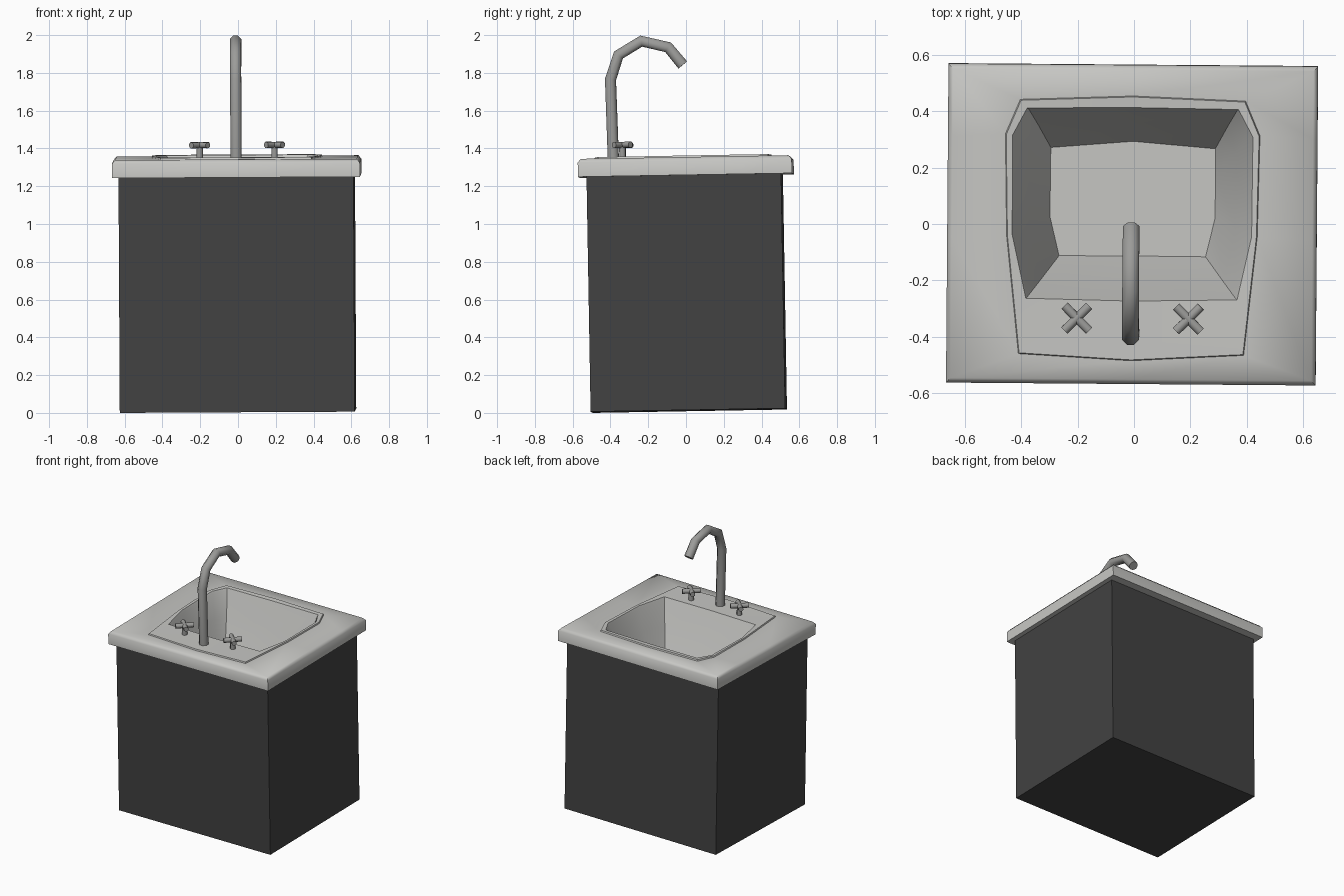
import bpy, bmesh, math
from mathutils import Matrix, Vector

if "Cube" in bpy.data.objects:
    bpy.data.objects.remove(bpy.data.objects["Cube"])

# The whole unit stands very slightly crooked
TILT = (Matrix.Rotation(math.radians(-0.45), 4, 'Z') @ Matrix.Rotation(math.radians(1), 4, 'X')
        @ Matrix.Rotation(math.radians(-0.3), 4, 'Y'))


def material(name, rgb):
    m = bpy.data.materials.new(name)
    m.diffuse_color = (*rgb, 1)
    m.use_nodes = True
    m.node_tree.nodes["Principled BSDF"].inputs["Base Color"].default_value = m.diffuse_color
    return m


STONE = material("light_grey", (0.57, 0.57, 0.55))
DARK = material("charcoal", (0.055, 0.055, 0.055))
METAL = material("steel_grey", (0.33, 0.33, 0.32))


def finish(name, bm, mat, angle=None, normals=True):
    if normals:
        bmesh.ops.recalc_face_normals(bm, faces=bm.faces)
    bm.transform(TILT)
    me = bpy.data.meshes.new(name)
    bm.to_mesh(me)
    bm.free()
    me.materials.append(mat)
    ob = bpy.data.objects.new(name, me)
    bpy.context.collection.objects.link(ob)
    if angle:
        bpy.context.view_layer.objects.active = ob
        ob.select_set(True)
        bpy.ops.object.shade_smooth_by_angle(angle=math.radians(angle))
        ob.select_set(False)
    return ob


def bridge(bm, rings):
    loops = [[bm.verts.new(p) for p in r] for r in rings]
    n = len(loops[0])
    for a, b in zip(loops, loops[1:]):
        for i in range(n):
            j = (i + 1) % n
            bm.faces.new((a[i], a[j], b[j], b[i]))
    return loops


def tube(bm, path, r, n=8):
    """n-sided tube along a path, mitred at the bends."""
    path = [Vector(p) for p in path]
    rings = []
    for i, p in enumerate(path):
        d0 = (p - path[max(i - 1, 0)]).normalized()
        d1 = (path[min(i + 1, len(path) - 1)] - p).normalized()
        t = (d0 + d1).normalized()
        side = Vector((1, 0, 0)) if abs(t.x) < 0.01 else Vector((0, 0, 1))
        up = t.cross(side).normalized()
        rings.append([p + r * (math.cos(a) * side + math.sin(a) * up)
                      for a in (2 * math.pi * (k + 0.5) / n for k in range(n))])
    loops = bridge(bm, rings)
    bm.faces.new(loops[0][::-1])
    bm.faces.new(loops[-1])


# Cabinet: box left open under the counter so the bowl fits inside
bm = bmesh.new()
x, y0, y1 = 0.622, -0.5, 0.53
loops = bridge(bm, [[(-x, y0, z), (x, y0, z), (x, y1, z), (-x, y1, z)] for z in (0.012, 1.258)])
bm.faces.new(loops[0][::-1])
finish("cabinet", bm, DARK)


# Counter with moulded bowl: stacked matching outlines
def ring(half, z):
    return [(px, py, z) for px, py in half] + [(-px, py, z) for px, py in half[-2:0:-1]]


def rect(hx, a, b):
    return [(0, a), (hx, a), (hx, -0.03), (hx, 0.33), (hx, b), (0, b)]


plate = [(0, -.462), (.4, -.44), (.445, -.02), (.452, .34), (.4, .463), (0, .478)]
inner = [(0, -.25), (.375, -.243), (.425, -.018), (.427, .335), (.375, .433), (0, .437)]
floor = [(0, -.096), (.26, -.097), (.293, .04), (.293, .2), (.292, .287), (0, .311)]
mid = [(a[0] * .6 + b[0] * .4, a[1] * .6 + b[1] * .4) for a, b in zip(inner, floor)]
lip = [(px * .985, py * .985 + .0015) for px, py in inner]
FLOOR_Z = 1.0

bm = bmesh.new()
loops = bridge(bm, [
    ring(rect(0.60, -0.48, 0.51), 1.256),
    ring(rect(0.656, -0.545, 0.588), 1.256),
    ring(rect(0.656, -0.545, 0.588), 1.332),
    ring(rect(0.640, -0.528, 0.571), 1.351),
    ring(plate, 1.351),
    ring([(px * .993, py * .993) for px, py in plate], 1.36),
    ring(inner, 1.358),
    ring(lip, 1.345),
    ring([(px * .985, py * .985 + .0015) for px, py in mid], 1.19),
    ring(floor, FLOOR_Z)])
bm.faces.new(loops[-1])
finish("counter_and_bowl", bm, STONE, 50, normals=False)

# Drain disc in the bowl floor
bm = bmesh.new()
tube(bm, [(0, 0.118, FLOOR_Z - 0.002), (0, 0.118, FLOOR_Z + 0.003)], 0.058)
finish("drain", bm, STONE)

# Gooseneck faucet
bm = bmesh.new()
tube(bm, [(0, -.361, 1.34), (0, -.369, 1.772), (0, -.324, 1.901),
          (0, -.2025, 1.972), (0, -.061, 1.937), (0, .015, 1.842)], 0.032)
finish("faucet", bm, METAL, 50)

# Cross-handled taps
for name, cx in (("left_tap", -0.193), ("right_tap", 0.203)):
    bm = bmesh.new()
    cy, cz, h = -0.311, 1.424, 0.062 * math.sqrt(0.5)
    tube(bm, [(cx, cy, 1.34), (cx, cy, cz)], 0.018)
    for s in (1, -1):
        tube(bm, [(cx - h, cy - s * h, cz), (cx + h, cy + s * h, cz)], 0.017)
    finish(name, bm, METAL, 50)
